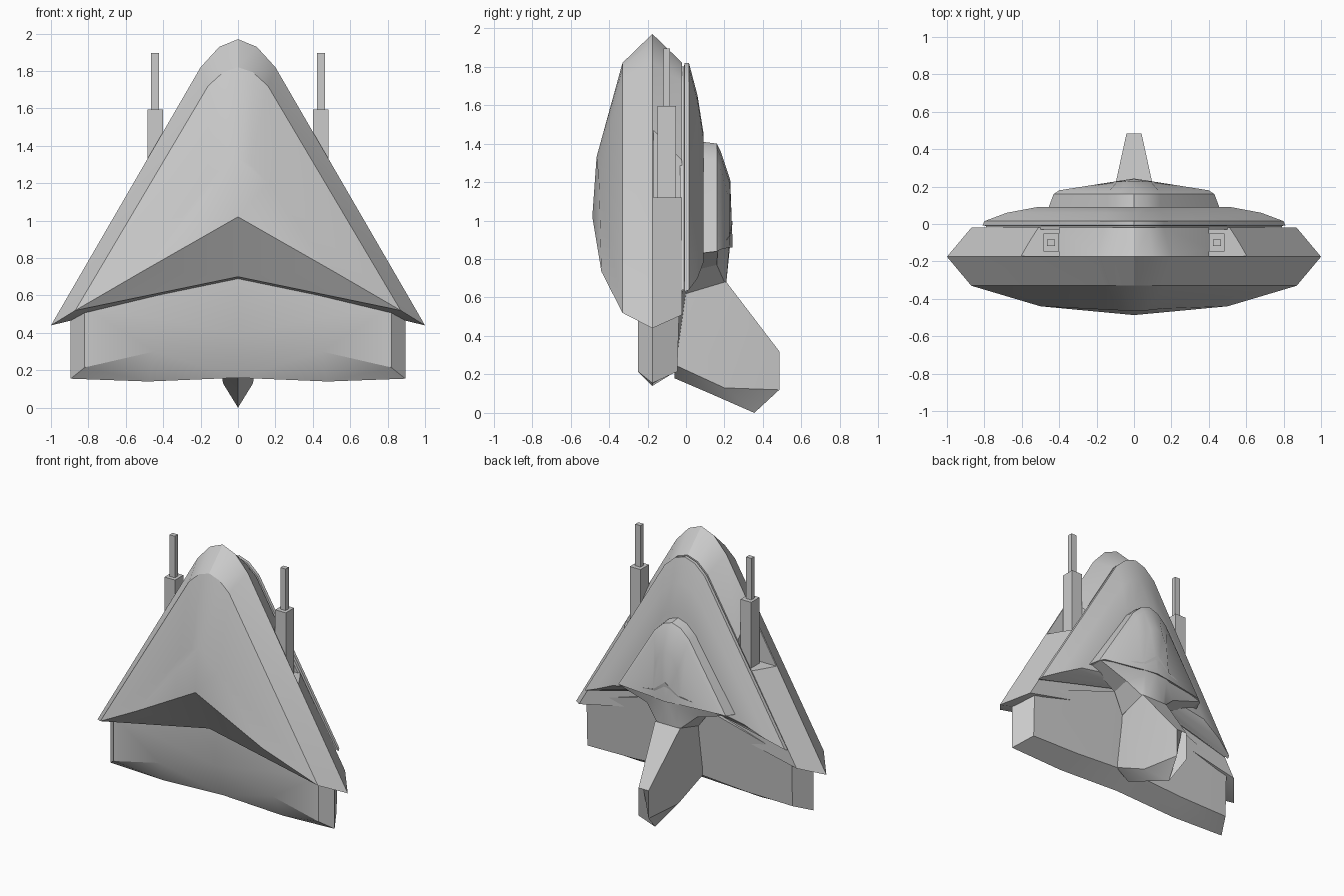
import bpy, bmesh

if "Cube" in bpy.data.objects:
    bpy.data.objects.remove(bpy.data.objects["Cube"])

def finish(name, bm, smooth=True):
    bmesh.ops.recalc_face_normals(bm, faces=bm.faces[:])
    me = bpy.data.meshes.new(name)
    bm.to_mesh(me)
    bm.free()
    ob = bpy.data.objects.new(name, me)
    bpy.context.collection.objects.link(ob)
    if smooth:
        bpy.ops.object.select_all(action='DESELECT')
        ob.select_set(True)
        bpy.context.view_layer.objects.active = ob
        bpy.ops.object.shade_smooth_by_angle(angle=0.45)
    return ob

def loft(name, rings):
    """Skin half-rings (centre line to centre line), mirrored in x, capped at both ends."""
    bm = bmesh.new()
    right = [[bm.verts.new(p) for p in r] for r in rings]
    left = [[v if i in (0, len(r) - 1) else bm.verts.new((-v.co.x, v.co.y, v.co.z))
             for i, v in enumerate(r)] for r in right]
    for side in (right, left):
        for a, b in zip(side, side[1:]):
            for i in range(len(a) - 1):
                bm.faces.new((a[i], a[i + 1], b[i + 1], b[i]))
        bm.faces.new(side[0])
        bm.faces.new(side[-1])
    return finish(name, bm)

def arrow(y, nose, tip_x, tip_z, rear, w=0.2, drop=0.15):
    """Half outline of a rounded-nose arrowhead at depth y."""
    return [(0, y, nose), (w * .5, y, nose - drop * .27), (w, y, nose - drop),
            (tip_x, y, tip_z), (0, y, rear)]

def box(name, x0, x1, y0, y1, z0, z1):
    bm = bmesh.new()
    bmesh.ops.create_cube(bm, size=1)
    for v in bm.verts:
        v.co = ((x0 + x1) / 2 + v.co.x * (x1 - x0),
                (y0 + y1) / 2 + v.co.y * (y1 - y0),
                (z0 + z1) / 2 + v.co.z * (z1 - z0))
    return finish(name, bm, False)

# main hull: faceted arrowhead with a ridged belly
hull = loft("hull", [
    [(0, -.465, 1.33), (.07, -.462, 1.30), (.16, -.452, 1.20), (.5, -.44, .735), (0, -.487, 1.02)],
    arrow(-.33, 1.82, .87, .52, .70, .16, .10),
    arrow(-.175, 1.97, 1.0, .44, .68),
    arrow(-.02, 1.82, .87, .51, .70, .16, .10)])

# stepped back plate
loft("back_plate", [
    arrow(-.03, 1.80, .79, .64, .85, .15, .10),
    arrow(-.01, 1.80, .79, .64, .85, .15, .10),
    arrow(-.008, 1.82, .81, .63, .84, .16, .10),
    arrow(.015, 1.82, .80, .64, .85, .16, .10),
    arrow(.06, 1.65, .68, .70, .86, .15, .10),
    arrow(.09, 1.46, .52, .78, .87, .14, .10)])

# raised dome on the back
loft("dome", [
    arrow(.08, 1.41, .46, .83, .88, .14, .09),
    arrow(.16, 1.40, .43, .84, .88, .14, .09),
    arrow(.18, 1.36, .40, .85, .88, .13, .09),
    [(0, .23, 1.21), (.05, .228, 1.19), (.09, .226, 1.1), (.11, .226, .86), (0, .243, .86)]])

# neck flaring from the dome into the fin
loft("neck", [
    [(0, .243, 1.0), (.1, .228, .92), (.42, .165, .84), (.43, .08, .83), (0, .05, .9)],
    [(0, .23, .88), (.09, .222, .84), (.2, .16, .77), (.2, .04, .74), (0, .02, .8)],
    [(0, .21, .68), (.07, .21, .68), (.1, .2, .68), (.1, 0, .62), (0, 0, .62)]])

# tail fin with keel edge
loft("tail_fin", [
    [(0, -.06, .66), (.1, -.06, .66), (.1, -.06, .25), (0, -.06, .18)],
    [(0, .21, .68), (.1, .21, .68), (.08, .2, .13), (0, .15, .09)],
    [(0, .485, .32), (.04, .485, .32), (.04, .485, .12), (0, .355, 0)]])

# engine block under the hull
loft("engine_block", [
    [(0, -.25, .8), (.82, -.25, .54), (.82, -.25, .215), (.45, -.25, .30), (0, -.25, .40)],
    [(0, -.175, .8), (.895, -.175, .5), (.895, -.175, .155), (.48, -.175, .14), (0, -.175, .16)],
    [(0, .03, .82), (.82, -.035, .56), (.82, -.045, .215), (.45, -.045, .22), (0, -.05, .25)]])

# side guns sitting in notches cut into the hull edge
for s, side in ((1, "right"), (-1, "left")):
    def sided(name, x0, x1, *rest):
        a, b = sorted((s * x0, s * x1))
        return box(side + name, a, b, *rest)
    cutter = sided("_notch_cutter", .40, .8, -.17, .02, 1.12, 1.7)
    cutter.hide_render = True
    cutter.display_type = 'WIRE'
    mod = hull.modifiers.new(side + "_notch", 'BOOLEAN')
    mod.object = cutter
    mod.operation = 'DIFFERENCE'
    mod.solver = 'EXACT'
    sided("_gun_body", .40, .485, -.147, -.052, 1.11, 1.595)
    sided("_gun_barrel", .422, .464, -.118, -.083, 1.58, 1.895)
